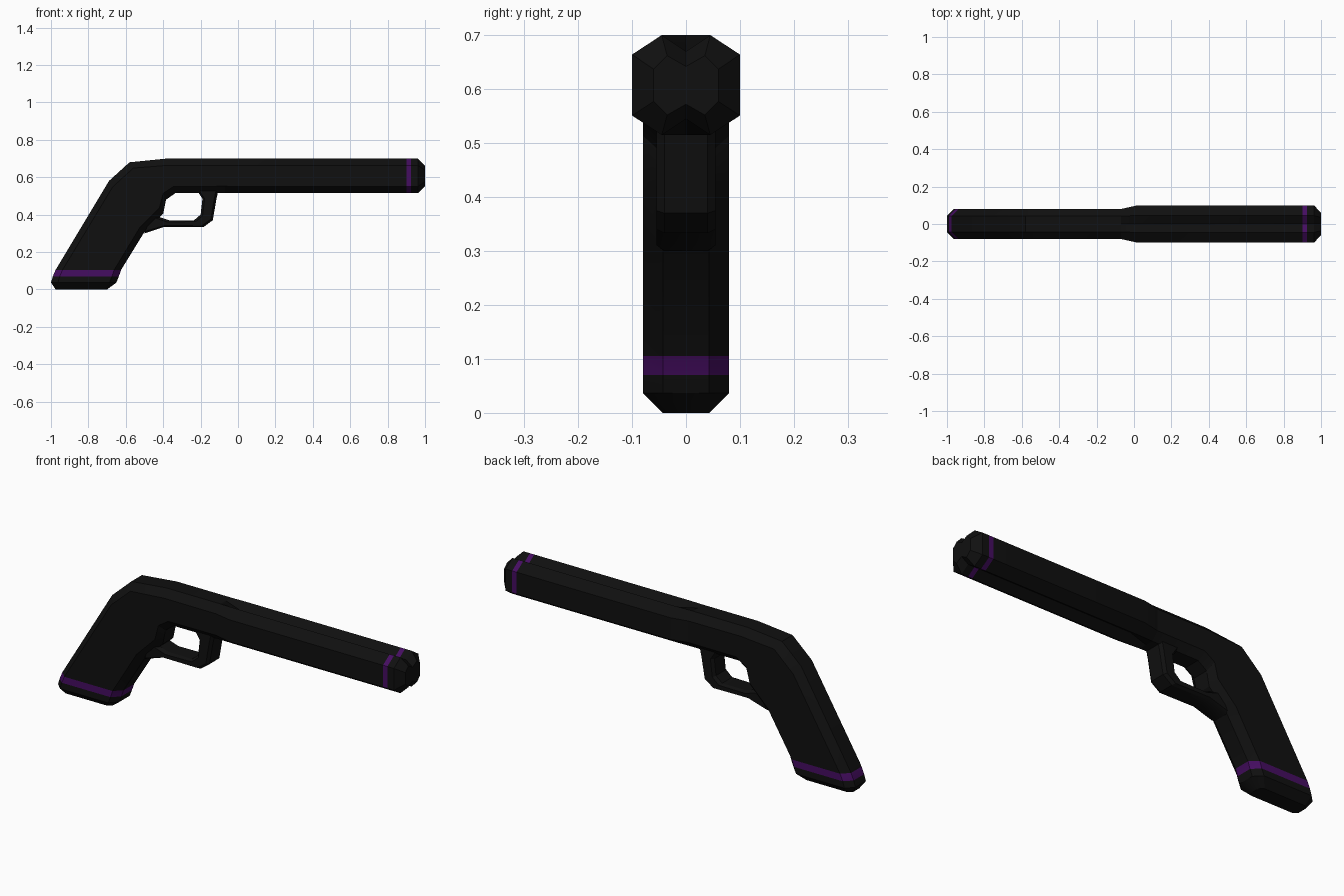
import bpy, bmesh
from mathutils import Vector

if "Cube" in bpy.data.objects:
    bpy.data.objects.remove(bpy.data.objects["Cube"])


def material(name, color):
    m = bpy.data.materials.new(name)
    m.diffuse_color = color
    m.use_nodes = True
    m.node_tree.nodes["Principled BSDF"].inputs["Base Color"].default_value = m.diffuse_color
    return m


black = material("black", (0.005, 0.005, 0.005, 1))
purple = material("purple", (0.06, 0.004, 0.12, 1))


def section(a, b, w, f, c, v):
    """Chamfered ring between upper point a and lower point b.
    w half width, f half flat width, c chamfer, v centre valley depth."""
    a, b = Vector(a), Vector(b)
    d = (b - a).normalized()
    half = [(a + d * v, 0), (a, f), (a + d * c, w),
            (b - d * c, w), (b, f), (b - d * v, 0)]
    pts = [(p.x, y, p.y) for p, y in half]
    return pts + [(x, -y, z) for x, y, z in reversed(pts[1:-1])]


def loft(name, rings, bands=()):
    bm = bmesh.new()
    loops = [[bm.verts.new(p) for p in section(*r)] for r in rings]
    for k, (r, s) in enumerate(zip(loops, loops[1:])):
        for i in range(len(r)):
            j = (i + 1) % len(r)
            bm.faces.new((r[i], r[j], s[j], s[i])).material_index = int(k in bands)
    bm.faces.new(loops[0])
    bm.faces.new(loops[-1])
    bmesh.ops.recalc_face_normals(bm, faces=bm.faces)
    me = bpy.data.meshes.new(name)
    bm.to_mesh(me)
    bm.free()
    me.materials.append(black)
    me.materials.append(purple)
    ob = bpy.data.objects.new(name, me)
    bpy.context.collection.objects.link(ob)
    bpy.ops.object.select_all(action='DESELECT')
    ob.select_set(True)
    bpy.context.view_layer.objects.active = ob
    bpy.ops.object.shade_smooth_by_angle(angle=0.5)
    return ob


# grip: from the butt up round the bend to the receiver
g = (0.08, 0.043, 0.037, 0)
loft("grip_and_receiver", [
    ((-0.975, 0), (-0.70, 0), 0.043, 0.025, 0.02, 0),
    ((-1.0, 0.037), (-0.65, 0.037), *g),
    ((-0.99, 0.07), (-0.637, 0.07), *g),
    ((-0.975, 0.105), (-0.625, 0.105), *g),
    ((-0.69, 0.58), (-0.505, 0.30), *g),
    ((-0.58, 0.68), (-0.40, 0.405), *g),
    ((-0.48, 0.69), (-0.385, 0.48), *g),
    ((-0.38, 0.70), (-0.335, 0.515), *g),
    ((-0.07, 0.70), (-0.07, 0.515), *g),
], bands=(2,))

# twin barrels: one lofted body with a valley between the two
t = (0.10, 0.045, 0.036, 0.03)
ring = lambda x: ((x, 0.70), (x, 0.515), *t)
loft("twin_barrels", [
    ((-0.07, 0.70), (-0.07, 0.515), *g),
    ring(0.02), ring(0.90), ring(0.925), ring(0.962),
    ((1.0, 0.662), (1.0, 0.552), 0.06, 0.035, 0.025, 0.02),
], bands=(2,))

# trigger guard: inner and outer edge pairs
n = (0.055, 0.04, 0.012, 0)
loft("trigger_guard", [
    ((-0.46, 0.40), (-0.50, 0.30), *n),
    ((-0.37, 0.37), (-0.40, 0.333), *n),
    ((-0.235, 0.37), (-0.185, 0.333), *n),
    ((-0.20, 0.40), (-0.135, 0.37), *n),
    ((-0.19, 0.485), (-0.115, 0.485), *n),
    ((-0.22, 0.53), (-0.105, 0.53), *n),
])
